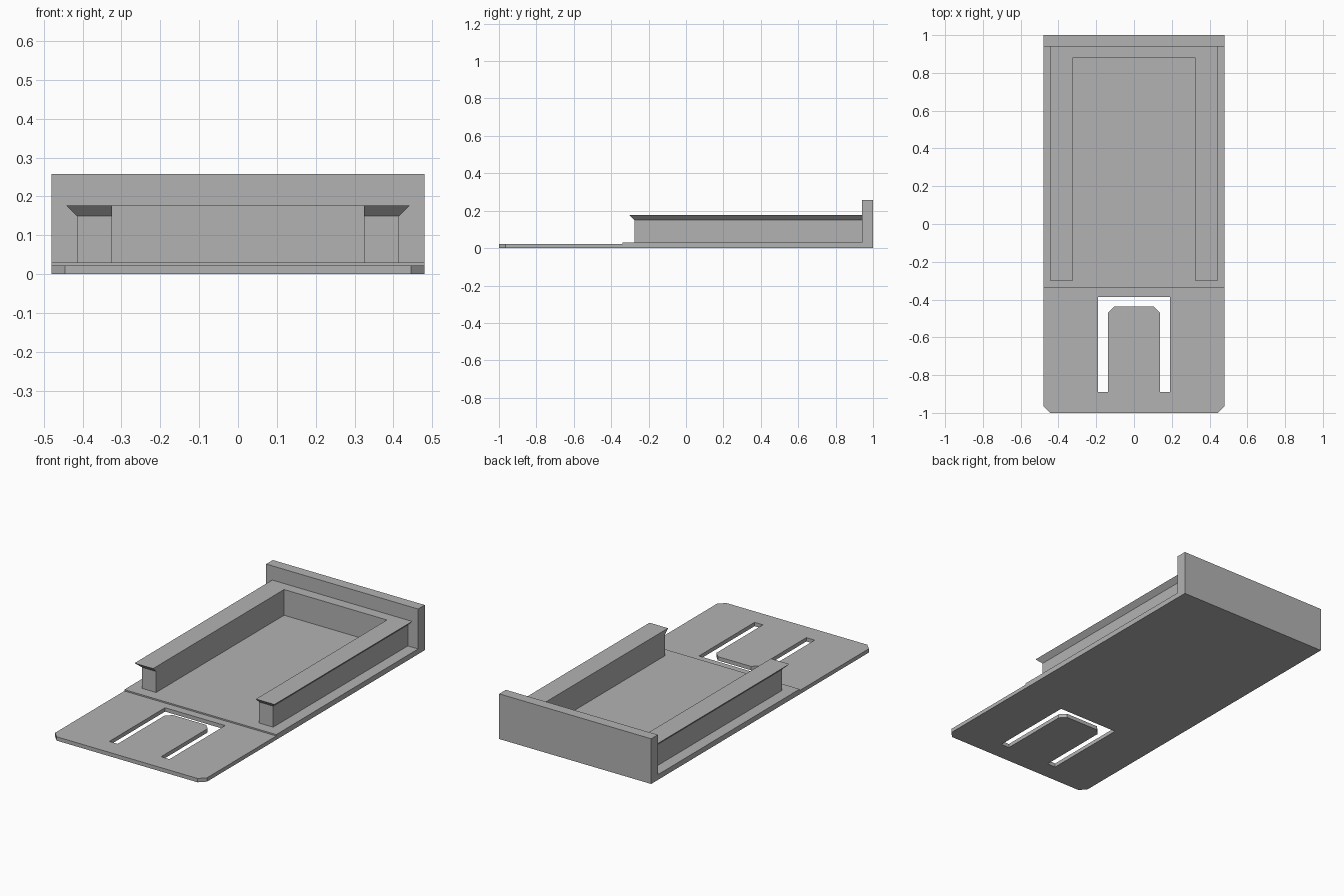
import bpy
import bmesh

if "Cube" in bpy.data.objects:
    bpy.data.objects.remove(bpy.data.objects["Cube"], do_unlink=True)

GREY = (0.45, 0.45, 0.45, 1.0)
grey = bpy.data.materials.new("plain grey")
grey.use_nodes = True
grey.diffuse_color = GREY
grey.node_tree.nodes["Principled BSDF"].inputs["Base Color"].default_value = GREY


def finish(name, bm):
    bmesh.ops.recalc_face_normals(bm, faces=bm.faces)
    mesh = bpy.data.meshes.new(name)
    bm.to_mesh(mesh)
    bm.free()
    mesh.materials.append(grey)
    obj = bpy.data.objects.new(name, mesh)
    bpy.context.collection.objects.link(obj)
    return obj


def mirrored(half):
    """Close a right-hand outline by mirroring it across x = 0."""
    return half + [(-x, y) for x, y in reversed(half)]


def plate(name, outlines, z0, z1):
    """Extrude an outline, with any further outlines as holes."""
    bm = bmesh.new()
    edges = []
    for outline in outlines:
        vs = [bm.verts.new((x, y, z0)) for x, y in outline]
        edges += [bm.edges.new((a, b)) for a, b in zip(vs, vs[1:] + vs[:1])]
    bmesh.ops.triangle_fill(bm, edges=edges, use_beauty=True, use_dissolve=False)
    solid = bmesh.ops.extrude_face_region(bm, geom=bm.faces[:])
    top = [g for g in solid["geom"] if isinstance(g, bmesh.types.BMVert)]
    bmesh.ops.translate(bm, verts=top, vec=(0, 0, z1 - z0))
    return finish(name, bm)


def loft(name, sections):
    """Skin matching outlines stacked at several heights."""
    bm = bmesh.new()
    rings = [[bm.verts.new((x, y, z)) for x, y in o] for o, z in sections]
    bm.faces.new(rings[0])
    bm.faces.new(rings[-1])
    for low, high in zip(rings, rings[1:]):
        for i in range(len(low)):
            j = (i + 1) % len(low)
            bm.faces.new((low[i], low[j], high[j], high[i]))
    return finish(name, bm)


HALF_WIDTH, STEP_Y, WALL_Y = 0.48, -0.34, 0.94

# Thin front plate with clipped corners and a slot around the spring tongue
front_outline = mirrored([(0.445, -1), (HALF_WIDTH, -0.965), (HALF_WIDTH, STEP_Y)])
slot = mirrored([(0.105, -0.437), (0.137, -0.47), (0.137, -0.89),
                 (0.19, -0.89), (0.19, -0.387)])
plate("front_plate", [front_outline, slot], 0, 0.022)

# Slightly thicker tray floor and tall back wall
plate("tray_floor", [mirrored([(HALF_WIDTH, STEP_Y), (HALF_WIDTH, WALL_Y)])], 0, 0.03)
plate("back_wall", [mirrored([(HALF_WIDTH, WALL_Y), (HALF_WIDTH, 1)])], 0, 0.258)


# U-shaped rail whose outer and front edges flare out at the top
def rail_outline(flare):
    outer, front = 0.415 + flare, -0.275 - flare
    return mirrored([(0.325, 0.88), (0.325, front), (outer, front), (outer, WALL_Y)])


loft("side_rails", [(rail_outline(0), 0.03), (rail_outline(0), 0.15),
                    (rail_outline(0.027), 0.177)])
